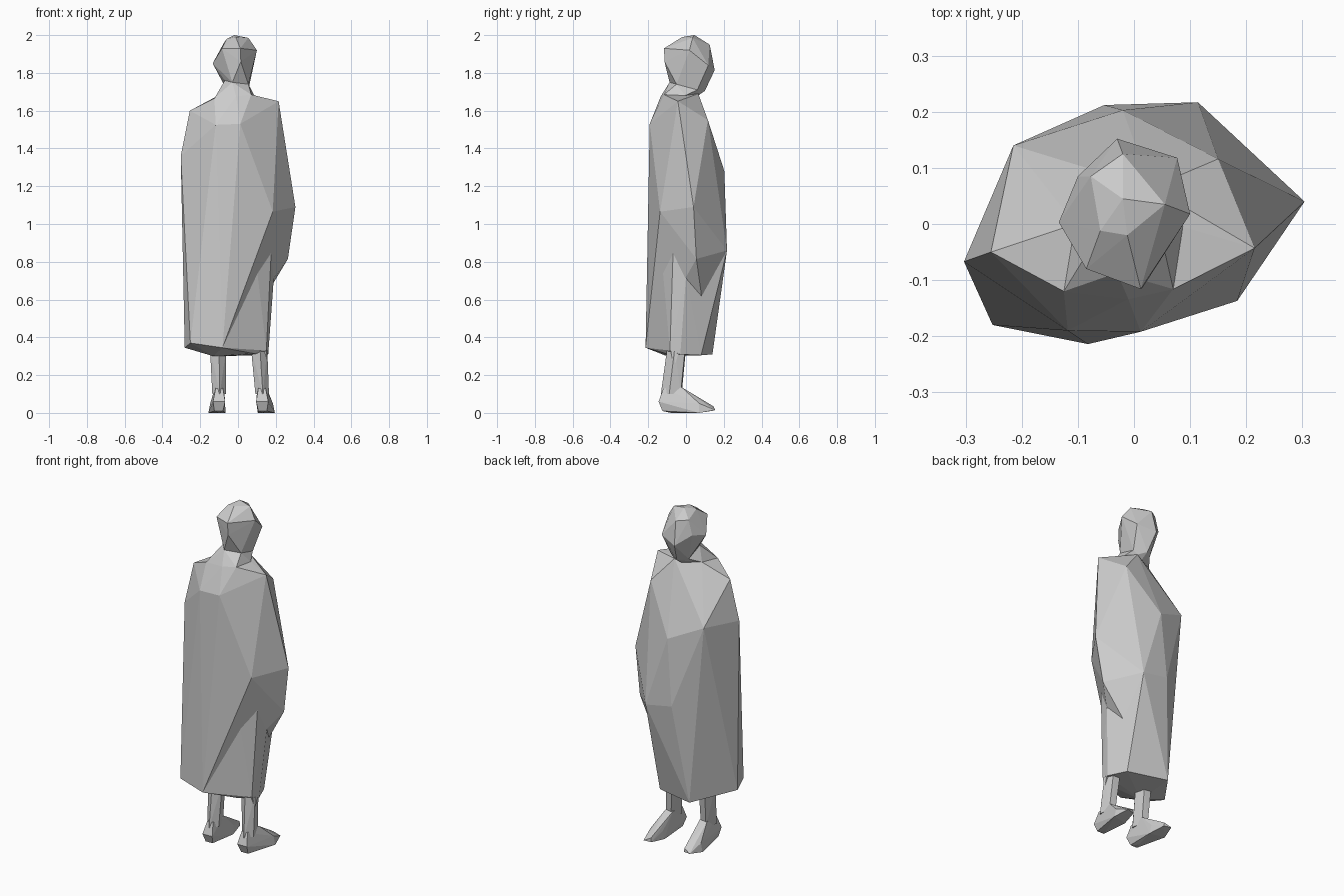
import bpy, bmesh


def hull(name, points):
    """Flat-shaded faceted solid wrapped around a handful of points."""
    bm = bmesh.new()
    for p in points:
        bm.verts.new(p)
    bmesh.ops.convex_hull(bm, input=bm.verts[:])
    loose = [v for v in bm.verts if not v.link_faces]
    bmesh.ops.delete(bm, geom=loose, context='VERTS')
    bmesh.ops.recalc_face_normals(bm, faces=bm.faces[:])
    me = bpy.data.meshes.new(name)
    bm.to_mesh(me)
    bm.free()
    ob = bpy.data.objects.new(name, me)
    bpy.context.collection.objects.link(ob)
    return ob


# corners shared by the cloak and the fold over the bent arm
right_shoulder = (0.215, -0.043, 1.65)
chest = (0.012, -0.192, 1.53)
hem_front = (-0.082, -0.214, 0.345)
back_right = (0.114, 0.217, 0.86)
back_top = (-0.02, 0.203, 1.28)
shoulder_blade = (0.15, 0.116, 1.55)
side_fold = (0.135, 0.085, 0.60)
collar = [(-0.125, -0.12, 1.665), (-0.01, -0.134, 1.675), (0.07, -0.116, 1.685),
          (0.087, -0.005, 1.68), (0.03, 0.065, 1.69), (-0.105, 0.0, 1.68)]

# main body of the cloak
hull("cloak", collar + [
    right_shoulder, chest, hem_front, back_right, back_top, shoulder_blade, side_fold,
    (-0.255, -0.05, 1.60), (-0.303, -0.067, 1.36), (-0.118, -0.19, 1.525),
    (-0.215, 0.14, 1.37), (-0.053, 0.212, 0.89),
    (-0.252, -0.18, 0.37), (-0.282, -0.08, 0.345),
    (-0.12, 0.14, 0.31), (0.115, 0.08, 0.305),
    (0.16, -0.03, 0.31), (0.15, -0.085, 0.33), (0.08, -0.11, 0.315),
    (-0.13, -0.10, 0.30), (0.19, 0.0, 0.72)])

# cloak draped over the bent arm
hull("cloak_arm_fold", [
    right_shoulder, chest, hem_front, back_right, back_top, shoulder_blade, side_fold,
    (0.304, 0.04, 1.09), (0.184, -0.137, 1.065), (0.264, 0.055, 0.815)])

# corner of the hem hanging beside the right leg
hull("hem_tail", [
    (0.158, -0.03, 0.34), (0.15, -0.083, 0.34), (0.155, -0.065, 0.24),
    (0.13, -0.08, 0.34), (0.13, -0.03, 0.34)])

# neck flaring straight into the collar
chin = [(0.055, -0.05, 1.74), (-0.03, -0.087, 1.75), (-0.07, -0.03, 1.76),
        (-0.06, 0.06, 1.71), (-0.01, 0.10, 1.705), (0.055, 0.06, 1.71)]
hull("neck", chin + collar + [(0.0, -0.05, 1.60)])

# head
hull("head", chin + [
    (-0.02, 0.045, 2.0), (0.055, 0.035, 1.985), (-0.012, -0.02, 1.99),
    (-0.06, -0.012, 1.98), (-0.077, 0.085, 1.955), (-0.02, 0.125, 1.95),
    (0.10, 0.018, 1.92), (0.077, 0.118, 1.84), (-0.03, 0.152, 1.815),
    (-0.10, 0.085, 1.87), (-0.134, 0.003, 1.85), (-0.085, -0.08, 1.93),
    (0.012, -0.116, 1.93), (0.015, -0.114, 1.86)])


def ring(x, y, z, rx, ry):
    """Five-sided cross-section of a leg."""
    return [(x + rx * a, y + ry * b, z) for a, b in
            ((-1, -0.3), (-0.4, 1), (0.6, 0.9), (1, -0.2), (0.1, -1))]


def leg(side, ankle_x, top_x, toe_x):
    s = 1 if ankle_x > 0 else -1
    hull(side + "_leg", ring(top_x, -0.05, 0.34, 0.043, 0.05)
         + ring(ankle_x, -0.078, 0.10, 0.036, 0.055))
    # offsets from the foot's centre line, widening outward at the toes
    heel = [(-0.032, -0.145, 0.06), (0.032, -0.145, 0.06), (-0.02, -0.125, 0.01),
            (0.025, -0.125, 0.01), (-0.02, -0.12, 0.13), (0.018, -0.12, 0.13),
            (-0.025, -0.022, 0.135), (0.022, -0.022, 0.135)]
    toes = [(-0.045, 0.05, 0.0), (0.045, 0.07, 0.0), (-0.025, 0.145, 0.012),
            (0.02, 0.155, 0.015), (-0.04, 0.06, 0.05), (0.035, 0.07, 0.05),
            (-0.02, 0.145, 0.035)]
    hull(side + "_foot", [(ankle_x + s * a, b, c) for a, b, c in heel]
         + [(toe_x + s * a, b, c) for a, b, c in toes]
         + [(ankle_x, -0.08, 0.0)])


leg("left", -0.10, -0.105, -0.112)
leg("right", 0.128, 0.112, 0.15)
